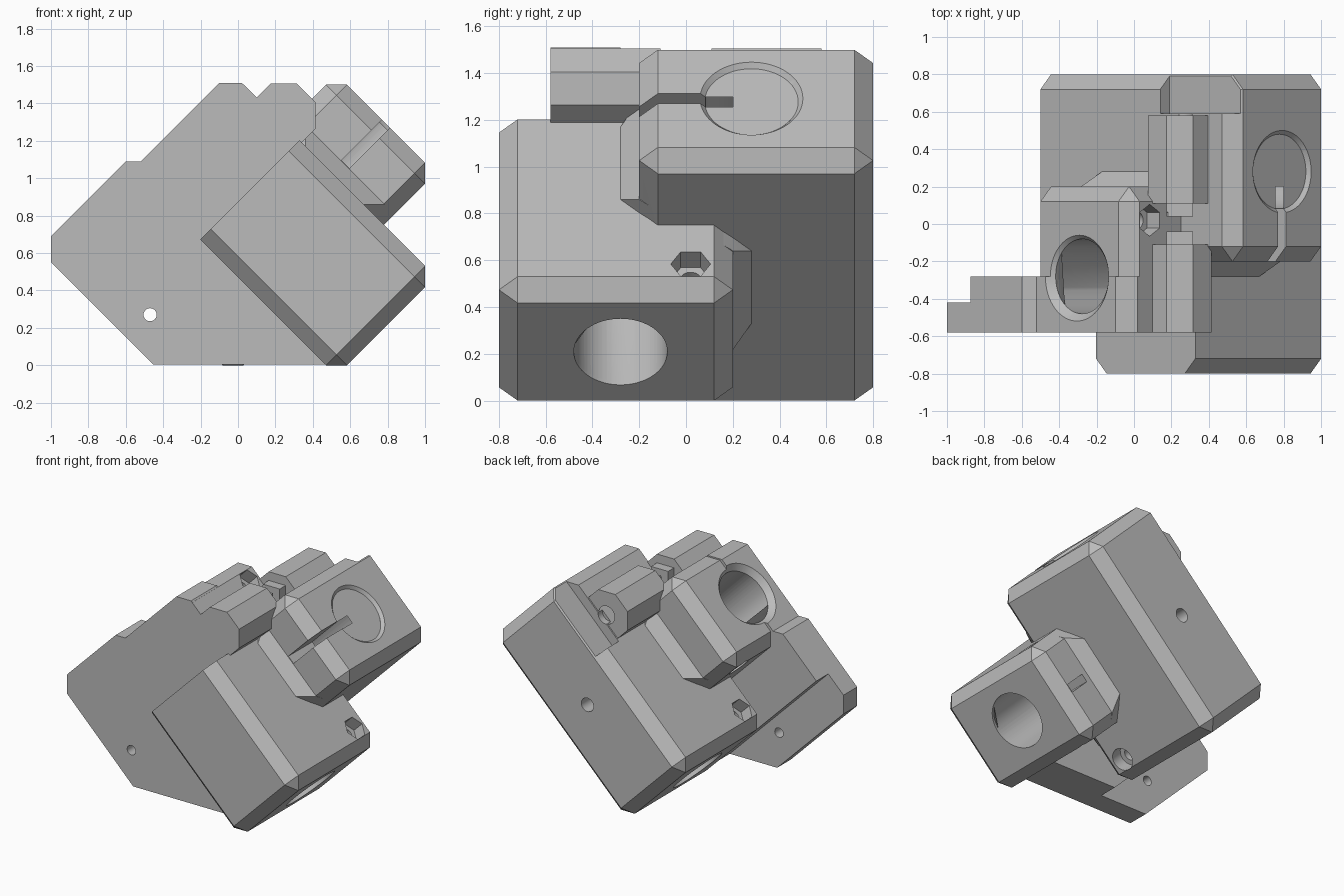
import bpy, bmesh, math
from mathutils import Matrix, Vector

cube = bpy.data.objects.get("Cube")
if cube:
    bpy.data.objects.remove(cube, do_unlink=True)

grey = bpy.data.materials.new("grey_plastic")
grey.use_nodes = True
grey.diffuse_color = (0.5, 0.5, 0.5, 1)
grey.node_tree.nodes["Principled BSDF"].inputs["Base Color"].default_value = (0.5, 0.5, 0.5, 1)

# Tilted frame: local x runs up right, local z runs up left
FRAME = Matrix.Translation((0.25, 0, 0.75)) @ Matrix.Rotation(-math.pi / 4, 4, 'Y')
# Half turn that carries the rear block onto the front block
SWAP = Matrix(((0, 0, 1, 0), (0, -1, 0, 0), (1, 0, 0, 0), (0, 0, 0, 1)))
REAR, FRONT = FRAME, FRAME @ SWAP
WORLD = Matrix.Identity(4)
HALF, LONG, BEVEL = 0.375, 0.766, 0.08


def finish(name, bm, matrix):
    bm.transform(matrix)
    bmesh.ops.recalc_face_normals(bm, faces=bm.faces)
    mesh = bpy.data.meshes.new(name)
    bm.to_mesh(mesh)
    bm.free()
    mesh.materials.append(grey)
    obj = bpy.data.objects.new(name, mesh)
    bpy.context.collection.objects.link(obj)
    return obj


def box(name, x, y, z, matrix, bevel=0):
    bm = bmesh.new()
    bmesh.ops.create_cube(bm, size=1)
    for v in bm.verts:
        v.co = [lo if c < 0 else hi for c, (lo, hi) in zip(v.co, (x, y, z))]
    if bevel:
        bmesh.ops.bevel(bm, geom=bm.edges[:], offset=bevel, segments=1, affect='EDGES')
    return finish(name, bm, matrix)


def rod(name, start, end, r1, matrix, r2=None, sides=48, turn=0):
    a, b = Vector(start), Vector(end)
    bm = bmesh.new()
    bmesh.ops.create_cone(bm, cap_ends=True, segments=sides, radius1=r1,
                          radius2=r1 if r2 is None else r2, depth=(b - a).length)
    place = Matrix.Translation((a + b) / 2) @ (b - a).to_track_quat('Z', 'Y').to_matrix().to_4x4()
    return finish(name, bm, matrix @ place @ Matrix.Rotation(turn, 4, 'Z'))


def prism(name, outline, y0, y1):
    bm = bmesh.new()
    face = bm.faces.new([bm.verts.new((x, y0, z)) for x, z in outline])
    new = bmesh.ops.extrude_face_region(bm, geom=[face])["geom"]
    bmesh.ops.translate(bm, vec=(0, y1 - y0, 0),
                        verts=[v for v in new if isinstance(v, bmesh.types.BMVert)])
    return finish(name, bm, WORLD)


def combine(target, tool, operation):
    mod = target.modifiers.new(operation, 'BOOLEAN')
    mod.operation, mod.solver, mod.object = operation, 'EXACT', tool
    bpy.context.view_layer.objects.active = target
    bpy.ops.object.modifier_apply(modifier=mod.name)
    bpy.data.objects.remove(tool, do_unlink=True)


def add(tool):
    combine(body, tool, 'UNION')


def cut(tool, target=None):
    combine(target or body, tool, 'DIFFERENCE')


def gusset(matrix):
    # Sloped fillet where one block steps across the other
    bm = bmesh.new()
    for y, u, v in ((-0.28, HALF, 0.22), (-0.2, 0.455, 0.3), (-0.12, 0.455, 0.37)):
        for su in (-1, 1):
            for sv in (-1, 1):
                bm.verts.new((su * u, y, sv * v))
    bmesh.ops.convex_hull(bm, input=bm.verts[:])
    return finish("gusset", bm, matrix)


# Two crossed, chamfered bearing blocks
body = box("crossed_bearing_block", (-LONG, LONG), (-0.2, 0.8), (-HALF, HALF), REAR, BEVEL)
cut(box("rear_notch", (0.22, 1), (0.59, 1), (0.305, 1), REAR))
front = box("front_block", (-LONG, LONG), (-0.2, 0.8), (-HALF, HALF), FRONT, BEVEL)
cut(box("front_step", (0.265, 1), (0.58, 1), (-1, 1), FRONT), front)
add(front)
add(gusset(REAR))
add(gusset(FRONT))

# Side mounting plate, thinner along its lower left edge
plate = prism("plate", [(-1, 0.69), (-0.6, 1.09), (-0.52, 1.09), (-0.1, 1.51), (0.02, 1.51),
                        (0.33, 1.18), (0.7, 0.6), (0.5, 0.005), (-0.455, 0.005), (-1, 0.55)],
              -0.58, -0.28)
cut(box("plate_rebate", (-2, -0.75), (-0.42, 0), (-2, 2), FRAME), plate)
add(plate)

# Octagonal bosses in line on top, with narrow inner lips
BX, BZ = 0.245, 1.335
for side in (-1, 1):
    add(rod("boss", (BX, side * 0.11, BZ), (BX, side * 0.58, BZ), 0.184, WORLD,
            sides=8, turn=math.pi / 8))
    add(box("boss_lip", (0.175, 0.315), sorted((side * 0.04, side * 0.15)), (1.2, 1.44), WORLD))

# Bores, clamp slits and clamp screws, the same in both blocks
for m in (REAR, FRONT):
    cut(rod("bore", (-1, 0.28, 0), (1, 0.28, 0), 0.2, m, sides=64))
    for end in (-1, 1):
        cut(rod("bore_rim", (end * (LONG - 0.02), 0.28, 0), (end * (LONG + 0.02), 0.28, 0),
                0.2, m, r2=0.24, sides=64))
        s = end * 0.61
        cut(rod("screw_hole", (s, -0.02, -0.6), (s, -0.02, 0.6), 0.045, m, sides=24))
        cut(rod("screw_head_seat", (s, -0.02, -0.6), (s, -0.02, -0.28), 0.08, m, sides=32))
        cut(rod("nut_trap", (s, -0.02, 0.28), (s, -0.02, 0.55), 0.085, m, sides=6))
    cut(box("clamp_slit", (0.46, 1), (-0.5, 0.2), (-0.03, 0.03), m))
    cut(box("clamp_pocket", (-0.68, -0.5), (-0.24, 0.15), (-0.03, 0.03), m))

# Through hole with countersinks in the bosses
cut(rod("boss_hole", (BX, -0.7, BZ), (BX, 0.7, BZ), 0.045, WORLD, sides=32))
for side in (-1, 1):
    cut(rod("boss_sink", (BX, side * 0.6, BZ), (BX, side * 0.54, BZ), 0.065, WORLD, sides=32))

# Plate holes and the rear set screw hole
for x, z in ((-0.82, 0.62), (-0.47, 0.27)):
    cut(rod("plate_hole", (x, -0.7, z), (x, -0.2, z), 0.035, WORLD, sides=24))
cut(rod("set_screw_hole", (0.25, 0.4, 0.75), (0.25, 0.9, 0.75), 0.05, WORLD, sides=32))

# Flat planes with smooth bores
bpy.ops.object.select_all(action='DESELECT')
body.select_set(True)
bpy.context.view_layer.objects.active = body
bpy.ops.object.shade_smooth_by_angle(angle=math.radians(25))
